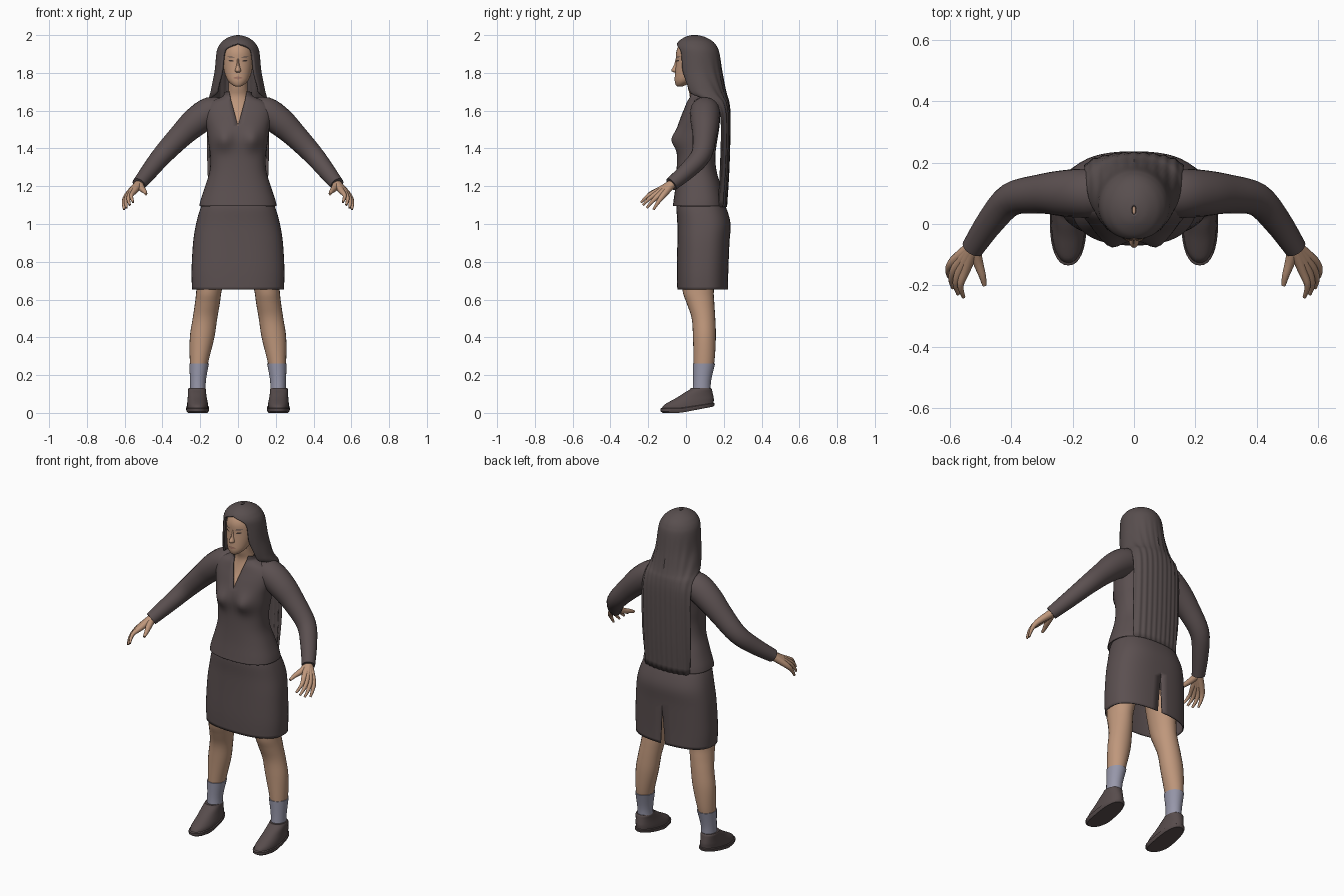
import bpy, bmesh, math
from mathutils import Vector
from mathutils.bvhtree import BVHTree

if "Cube" in bpy.data.objects:
    bpy.data.objects.remove(bpy.data.objects["Cube"])


def material(name, rgb):
    m = bpy.data.materials.new(name)
    m.diffuse_color = (*rgb, 1)
    m.use_nodes = True
    m.node_tree.nodes["Principled BSDF"].inputs["Base Color"].default_value = m.diffuse_color
    return m


CLOTH = material("dark_cloth", (0.105, 0.080, 0.081))
HAIR = material("dark_hair", (0.098, 0.077, 0.077))
SKIN = material("skin", (0.52, 0.31, 0.20))
SOCK = material("grey_sock", (0.31, 0.31, 0.40))
SHOE = material("shoe_leather", (0.095, 0.072, 0.072))
EYE = material("eye_dark", (0.05, 0.035, 0.03))
LIP = material("lip", (0.36, 0.18, 0.13))


def resample(keys, sub):
    """Smooth curve through the key tuples."""
    out = []
    for i in range(len(keys) - 1):
        p = [keys[max(0, min(len(keys) - 1, i + k))] for k in (-1, 0, 1, 2)]
        for s in range(sub):
            t = s / sub
            out.append([0.5 * (2 * b + (c - a) * t + (2 * a - 5 * b + 4 * c - d) * t * t
                               + (3 * b - a - 3 * c + d) * t ** 3) for a, b, c, d in zip(*p)])
    return out + [list(keys[-1])]


def finish(name, bm, mat, mirror=False, thick=0):
    bmesh.ops.remove_doubles(bm, verts=bm.verts, dist=1e-5)
    me = bpy.data.meshes.new(name)
    bm.to_mesh(me)
    bm.free()
    me.materials.append(mat)
    ob = bpy.data.objects.new(name, me)
    bpy.context.scene.collection.objects.link(ob)
    if mirror:
        ob.modifiers.new("mirror", 'MIRROR')
    if thick:
        so = ob.modifiers.new("thickness", 'SOLIDIFY')
        so.thickness, so.offset = thick, -1
    return ob


def skin_rings(bm, rings, cap):
    for r0, r1 in zip(rings, rings[1:]):
        for i in range(len(r0) - 1):
            bm.faces.new((r0[i], r0[i + 1], r1[i + 1], r1[i]))
    if cap:
        bm.faces.new(rings[0][-2::-1])
        bm.faces.new(rings[-1][:-1])


def loft(name, keys, mat, n=32, sub=4, p=2.0, gap=None, back=False, cap=True,
         shape=None, mirror=False, thick=0):
    """Stacked level sections (z, x centre, half width, y front, y back, [gap degrees])."""
    bm = bmesh.new()
    rings = []
    e = 2 / p
    for k in resample(keys, sub):
        z, xc, rx, yf, yb = k[:5]
        cy, ry = (yf + yb) / 2, (yb - yf) / 2
        g = 0
        if len(k) > 5:
            g = math.radians(max(0, k[5]))
        elif gap:
            g = math.asin(min(1, max(0, gap(z)) / rx) ** (p / 2))
        ring = []
        for i in range(n + 1):
            a = g + (2 * math.pi - 2 * g) * i / n + (math.pi if back else 0)
            s, c = math.sin(a), math.cos(a)
            v = Vector((xc + math.copysign(abs(s) ** e, s) * rx,
                        cy - math.copysign(abs(c) ** e, c) * ry, z))
            ring.append(bm.verts.new(shape(v) if shape else v))
        rings.append(ring)
    skin_rings(bm, rings, cap)
    return finish(name, bm, mat, mirror, thick)


def tubes(name, paths, mat, n=12, sub=4):
    """Round tubes along (x, y, z, radius) paths, mirrored to both sides."""
    bm = bmesh.new()
    for path in paths:
        pts = resample(path, sub)
        rings = []
        for i, k in enumerate(pts):
            d = Vector(pts[min(i + 1, len(pts) - 1)][:3]) - Vector(pts[max(i - 1, 0)][:3])
            u = d.cross(Vector((0, 1, -1))).normalized()
            w = d.cross(u).normalized()
            rings.append([bm.verts.new(Vector(k[:3]) + k[3] * (
                u * math.cos(2 * math.pi * j / n) + w * math.sin(2 * math.pi * j / n)))
                for j in range(n + 1)])
        skin_rings(bm, rings, True)
    bmesh.ops.remove_doubles(bm, verts=bm.verts, dist=1e-5)
    bmesh.ops.recalc_face_normals(bm, faces=bm.faces)
    return finish(name, bm, mat, True)


# Head, nose and neck
head = loft("head", [(1.728, 0, .012, -.046, -.02), (1.736, 0, .03, -.054, .0),
                     (1.76, 0, .054, -.06, .05), (1.80, 0, .071, -.058, .10),
                     (1.86, 0, .083, -.053, .14), (1.91, 0, .082, -.052, .15),
                     (1.95, 0, .066, -.034, .13), (1.975, 0, .03, .0, .09)], SKIN)
loft("nose", [(1.88, 0, .006, -.053, -.03), (1.84, 0, .009, -.064, -.03),
              (1.813, 0, .016, -.078, -.03), (1.803, 0, .011, -.066, -.03)][::-1], SKIN, n=14)
loft("neck_and_chest", [(1.44, 0, .10, -.035, .10), (1.53, 0, .10, -.035, .10),
                        (1.60, 0, .09, .0, .11), (1.67, 0, .06, .02, .11),
                        (1.72, 0, .05, .01, .105), (1.78, 0, .05, .0, .10)], SKIN)

# Painted face details, laid on the head surface
tree = BVHTree.FromPolygons([v.co for v in head.data.vertices],
                            [p.vertices[:] for p in head.data.polygons])


def decal(name, x, z, rx, rz, mat, tilt=0, mirror=True):
    bm = bmesh.new()

    def put(px, pz):
        hit = tree.ray_cast(Vector((px, -1, pz)), Vector((0, 1, 0)))[0]
        return bm.verts.new(hit - Vector((0, .002, 0)))
    mid = put(x, z)
    rim = []
    for i in range(14):
        dx = rx * math.cos(i * math.pi / 7)
        rim.append(put(x + dx, z + rz * math.sin(i * math.pi / 7) + tilt * dx))
    for i in range(14):
        bm.faces.new((mid, rim[i], rim[(i + 1) % 14]))
    finish(name, bm, mat, mirror)


decal("eye", .036, 1.864, .014, .0045, EYE, .1)
decal("eyebrow", .038, 1.884, .02, .003, HAIR, .12)
decal("lips", 0, 1.773, .024, .007, LIP, mirror=False)


# Hair: cap with face opening, running into a long sheet down the back
def strands(v):
    if v.z < 1.9:
        r = .0025 * math.cos(v.x * 190) * min(1, (1.9 - v.z) * 8)
        v.y += r
        v.x *= 1 + r * 3
    return v


loft("long_hair", [(1.09, 0, .15, .13, .215, 95), (1.30, 0, .162, .13, .228, 95),
                   (1.55, 0, .162, .13, .234, 95), (1.64, 0, .158, .08, .228, 85),
                   (1.68, 0, .152, .0, .217, 55), (1.72, 0, .141, -.03, .207, 50),
                   (1.80, 0, .125, -.053, .192, 46), (1.90, 0, .115, -.055, .178, 42),
                   (1.935, 0, .106, -.055, .166, 31), (1.958, 0, .091, -.046, .151, 0),
                   (1.975, 0, .073, -.03, .13, 0), (1.992, 0, .042, .0, .095, 0),
                   (2.0, 0, .008, .03, .06, 0)],
     HAIR, n=56, cap=False, shape=strands, thick=.012)


# Jacket with bust and a narrow open neckline
def bust(v):
    if v.y < .05:
        v.y -= .034 * math.exp(-((abs(v.x) - .075) / .045) ** 2 - ((v.z - 1.445) / .05) ** 2)
    return v


loft("jacket", [(1.095, 0, .205, -.07, .208), (1.13, 0, .197, -.065, .202),
                (1.20, 0, .174, -.056, .185), (1.28, 0, .15, -.05, .162),
                (1.36, 0, .147, -.048, .155), (1.44, 0, .158, -.05, .165),
                (1.50, 0, .165, -.048, .175), (1.56, 0, .178, -.03, .18),
                (1.61, 0, .178, -.01, .176), (1.645, 0, .15, .004, .162),
                (1.665, 0, .105, .014, .142), (1.678, 0, .078, .017, .125),
                (1.70, 0, .074, .016, .118)],
     CLOTH, n=48, p=2.4, gap=lambda z: (z - 1.52) * .27, cap=False, shape=bust, thick=.006)
tubes("sleeve", [[(.08, .10, 1.59, .07), (.145, .10, 1.593, .08), (.225, .10, 1.54, .076),
                  (.305, .098, 1.465, .064), (.40, .08, 1.365, .054),
                  (.465, .01, 1.285, .046), (.525, -.078, 1.21, .037)]], CLOTH, n=20)

# Skirt with back slit
loft("skirt", [(.652, 0, .243, -.046, .222), (.75, 0, .246, -.048, .224),
               (.90, 0, .238, -.046, .23), (1.0, 0, .222, -.046, .236),
               (1.08, 0, .20, -.05, .215), (1.12, 0, .18, -.045, .195)],
     CLOTH, n=48, p=2.5, gap=lambda z: (.87 - z) * .07, back=True, cap=False, thick=.006)

# Hands: palm and fingers from overlapping tubes
fingers = [((.548, -.150, 1.175), (.565, -.200, 1.150), (.555, -.238, 1.115)),
           ((.564, -.147, 1.166), (.580, -.193, 1.135), (.573, -.228, 1.100)),
           ((.578, -.138, 1.157), (.594, -.178, 1.120), (.590, -.208, 1.085)),
           ((.588, -.122, 1.150), (.604, -.150, 1.112), (.603, -.172, 1.076))]
paths = [[(.522, -.072, 1.213, .024), (*a, .016), (*b, .0105), (*c, .006)] for a, b, c in fingers]
paths.append([(.522, -.075, 1.21, .022), (.508, -.125, 1.187, .017),
              (.494, -.168, 1.172, .012), (.487, -.20, 1.158, .007)])
tubes("hand", paths, SKIN, n=10)

# Legs and socks
loft("leg", [(.12, .210, .036, .042, .125), (.18, .211, .038, .042, .13),
             (.27, .206, .049, .04, .15), (.40, .190, .065, .037, .158),
             (.50, .175, .065, .03, .155), (.58, .162, .066, .004, .15),
             (.66, .152, .068, -.02, .148), (.85, .125, .085, -.025, .17)],
     SKIN, n=24, mirror=True)
loft("sock", [(.10, .212, .041, .035, .13), (.17, .212, .042, .038, .133),
              (.262, .206, .052, .036, .154)], SOCK, n=24, mirror=True)


# Shoes: sole rises towards the heel
def heel_rise(v):
    v.z += max(0, v.y + .03) * .19 * (1 - v.z / .13)
    return v


loft("shoe_sole", [(0, .214, .054, -.122, .145), (.008, .214, .060, -.134, .151),
                   (.022, .214, .060, -.135, .152), (.026, .214, .056, -.13, .148)],
     SHOE, sub=1, p=2.3, shape=heel_rise, mirror=True)
loft("shoe_upper", [(.02, .214, .055, -.129, .146), (.04, .214, .055, -.118, .147),
                    (.058, .215, .053, -.09, .147), (.08, .216, .050, -.05, .144),
                    (.105, .217, .048, -.01, .14), (.122, .217, .047, .018, .137),
                    (.132, .217, .044, .025, .132)],
     SHOE, p=2.2, sub=3, shape=heel_rise, mirror=True)

# Smooth shading with sharp edges kept
for ob in bpy.context.scene.objects:
    ob.select_set(True)
    bpy.context.view_layer.objects.active = ob
bpy.ops.object.shade_smooth_by_angle(angle=math.radians(40))
